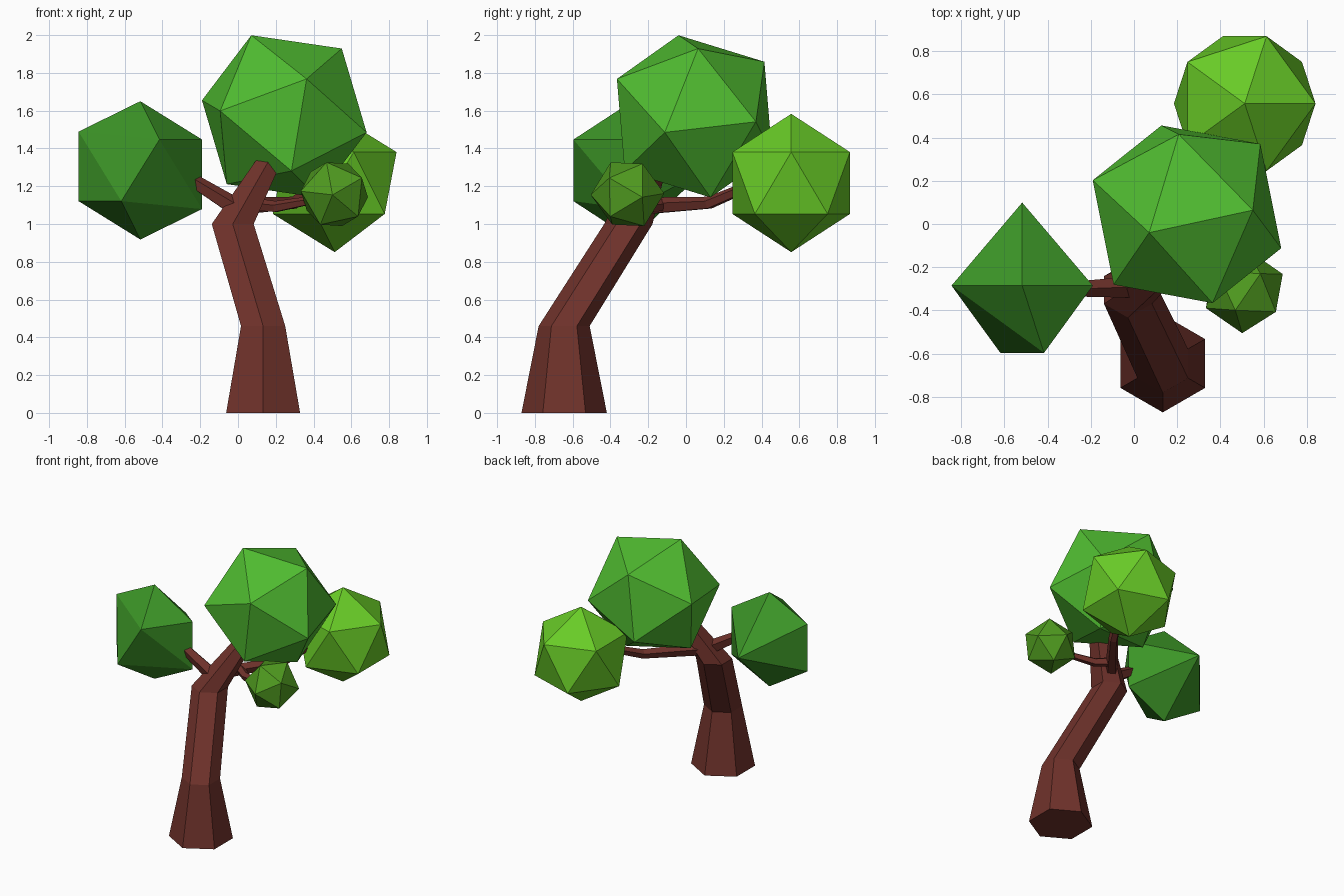
import bpy, bmesh
from math import cos, sin, pi
from mathutils import Vector, Matrix

if "Cube" in bpy.data.objects:
    bpy.data.objects.remove(bpy.data.objects["Cube"])


def material(name, rgb):
    m = bpy.data.materials.new(name)
    m.diffuse_color = (*rgb, 1)
    m.use_nodes = True
    m.node_tree.nodes["Principled BSDF"].inputs["Base Color"].default_value = m.diffuse_color
    return m


def finish(name, bm, mat):
    bmesh.ops.recalc_face_normals(bm, faces=bm.faces[:])
    me = bpy.data.meshes.new(name)
    bm.to_mesh(me)
    bm.free()
    me.materials.append(mat)
    ob = bpy.data.objects.new(name, me)
    bpy.context.collection.objects.link(ob)
    return ob


def limb(name, path, sides, mat, level=False):
    """Tapered prism through (x, y, z, radius) stations; level keeps rings horizontal."""
    bm = bmesh.new()
    pts = [Vector(p[:3]) for p in path]
    rings = []
    for i, p in enumerate(pts):
        t = pts[min(i + 1, len(pts) - 1)] - pts[max(i - 1, 0)]
        if level:
            u, v = Vector((1, 0, 0)), Vector((0, 1, 0))
        else:
            u = t.cross(Vector((0, 0, 1))).normalized()
            v = u.cross(t).normalized()
        r = path[i][3]
        rings.append([bm.verts.new(p + r * (u * cos(a) + v * sin(a)))
                      for a in (pi / 2 + 2 * pi * k / sides for k in range(sides))])
    for a, b in zip(rings, rings[1:]):
        for k in range(sides):
            j = (k + 1) % sides
            bm.faces.new((a[k], a[j], b[j], b[k]))
    bm.faces.new(rings[0])
    bm.faces.new(rings[-1])
    return finish(name, bm, mat)


def leaf_ball(name, centre, radius, mat, pole=(0, 0, 1), side=(1, 0, 0)):
    """Icosahedron with one corner along pole and a neighbouring corner towards side."""
    z = Vector(pole).normalized()
    x = Vector(side)
    x = (x - z * x.dot(z)).normalized()
    rot = Matrix((x, z.cross(x), z)).transposed().to_4x4()
    bm = bmesh.new()
    bmesh.ops.create_icosphere(bm, subdivisions=1, radius=radius,
                               matrix=Matrix.Translation(centre) @ rot)
    return finish(name, bm, mat)


bark = material("bark", (0.16, 0.032, 0.024))
mid_green = material("mid_green", (0.08, 0.50, 0.03))
lime_green = material("lime_green", (0.14, 0.60, 0.02))
deep_green = material("deep_green", (0.045, 0.30, 0.02))
moss_green = material("moss_green", (0.08, 0.33, 0.014))

# Trunk: flared foot, leaning stem, bend into the crown
limb("trunk", [(0.133, -0.645, 0, 0.226), (0.133, -0.645, 0.46, 0.135),
               (-0.028, -0.305, 1.0, 0.128), (0.2, -0.15, 1.4, 0.07)], 6, bark, level=True)

# Branches
limb("left_branch", [(0.03, -0.29, 1.06, 0.055), (-0.25, -0.3, 1.235, 0.038)], 5, bark)
limb("back_branch", [(0.0, -0.25, 1.09, 0.05), (0.29, 0.12, 1.11, 0.035),
                     (0.43, 0.38, 1.22, 0.028)], 5, bark)
limb("right_branch", [(0.1, -0.12, 1.1, 0.035), (0.2, -0.19, 1.09, 0.032),
                      (0.42, -0.29, 1.13, 0.022)], 5, bark)

# Foliage
leaf_ball("crown_foliage", (0.245, 0.045, 1.57), 0.471, mid_green,
          (-0.175, -0.085, 0.43), (-0.435, 0.155, 0.09))
leaf_ball("back_foliage", (0.512, 0.557, 1.217), 0.366, lime_green)
leaf_ball("right_foliage", (0.51, -0.31, 1.158), 0.195, moss_green,
          (-0.05, -1, -0.02), (-1, 0, 0.1))

# Left foliage: six-sided ring with a front ridge and a back point
bm = bmesh.new()
for p in [(0, 0, 0.366), (0.327, 0, 0.163), (0.327, 0, -0.205), (0, 0, -0.366),
          (-0.327, 0, -0.163), (-0.327, 0, 0.205), (0.101, -0.311, 0.163),
          (-0.101, -0.311, -0.163), (0, 0.384, 0)]:
    bm.verts.new(Vector(p) + Vector((-0.517, -0.285, 1.284)))
bmesh.ops.convex_hull(bm, input=bm.verts[:])
finish("left_foliage", bm, deep_green)
